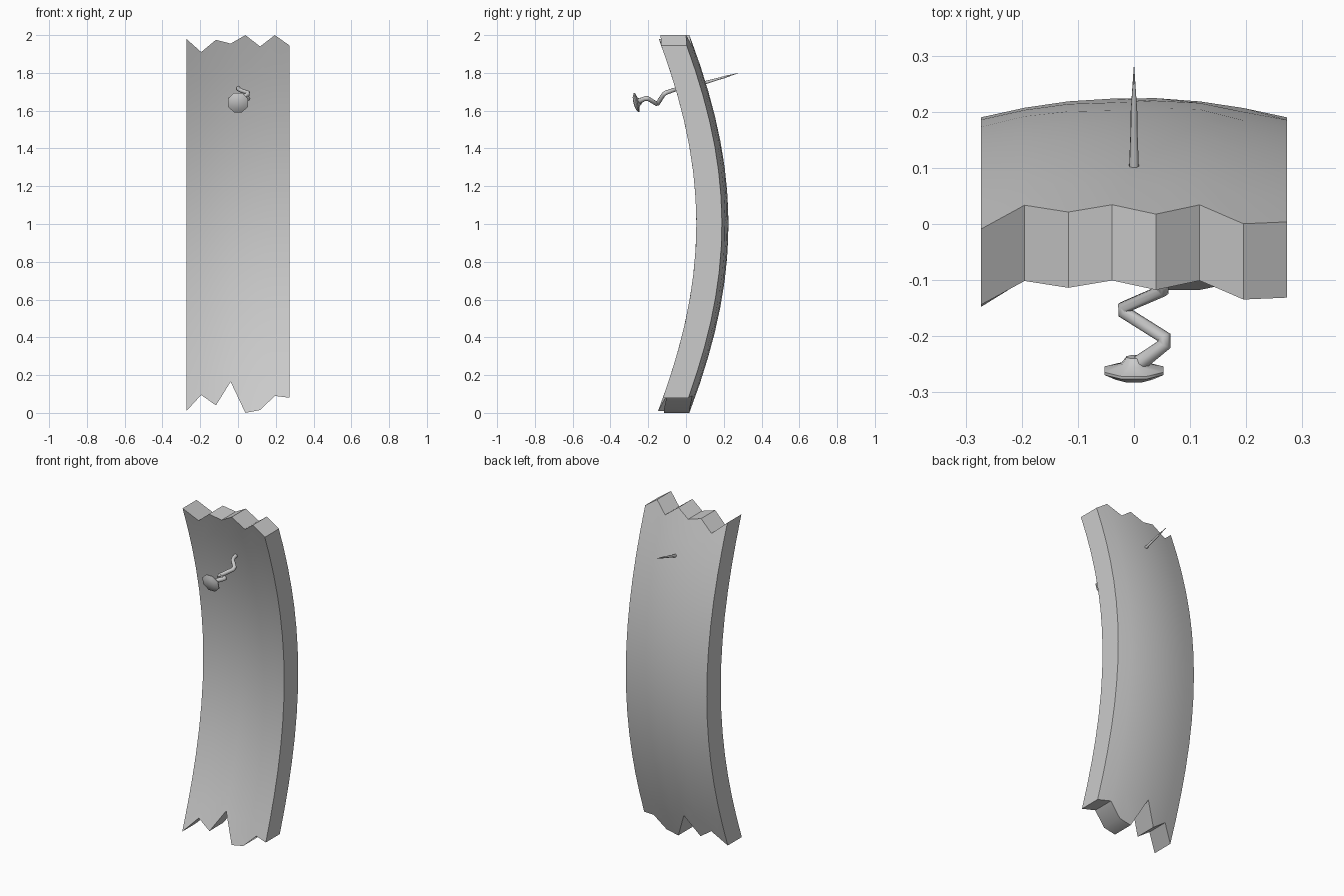
import bpy, bmesh, math
from mathutils import Vector, Matrix

if "Cube" in bpy.data.objects:
    bpy.data.objects.remove(bpy.data.objects["Cube"])


def finish(bm, name, angle=35):
    bmesh.ops.recalc_face_normals(bm, faces=bm.faces)
    me = bpy.data.meshes.new(name)
    bm.to_mesh(me)
    bm.free()
    ob = bpy.data.objects.new(name, me)
    bpy.context.collection.objects.link(ob)
    smooth(ob, angle)
    return ob


def smooth(ob, angle):
    bpy.ops.object.select_all(action='DESELECT')
    ob.select_set(True)
    bpy.context.view_layer.objects.active = ob
    bpy.ops.object.shade_smooth_by_angle(angle=math.radians(angle))


# Bowed plank with splintered ends
HALF, THICK, ROWS = 0.273, 0.135, 14
TOP = [1.98, 1.91, 1.975, 1.955, 2.0, 1.94, 2.0, 1.945]
BOTTOM = [0.01, 0.095, 0.04, 0.165, 0.0, 0.015, 0.09, 0.08]
COLS = len(TOP)


def back_y(x, z):
    bulge = 0.035 * (1 - (x / HALF) ** 2)
    return 0.19 + bulge - 0.458 * (1 - math.cos(0.99 * (z - 1)))


bm = bmesh.new()
grids = []
for offset in (0, -THICK):
    grid = []
    for i in range(COLS):
        x = -HALF + 2 * HALF * i / (COLS - 1)
        column = []
        for j in range(ROWS + 1):
            z = BOTTOM[i] + (TOP[i] - BOTTOM[i]) * j / ROWS
            column.append(bm.verts.new((x, back_y(x, z) + offset, z)))
        grid.append(column)
    for i in range(COLS - 1):
        for j in range(ROWS):
            bm.faces.new((grid[i][j], grid[i + 1][j], grid[i + 1][j + 1], grid[i][j + 1]))
    grids.append(grid)
b, f = grids
for i in range(COLS - 1):
    for j in (0, ROWS):
        bm.faces.new((b[i][j], b[i + 1][j], f[i + 1][j], f[i][j]))
for j in range(ROWS):
    for i in (0, COLS - 1):
        bm.faces.new((b[i][j], b[i][j + 1], f[i][j + 1], f[i][j]))
finish(bm, "plank")

# Bent nail shank, tapering to a point behind the plank
path = [((0, -0.255, 1.647), 0.015), ((0.063, -0.208, 1.668), 0.013),
        ((-0.026, -0.152, 1.634), 0.013), ((0.06, -0.115, 1.692), 0.012),
        ((0.003, -0.058, 1.712), 0.011), ((0, 0.09, 1.745), 0.009),
        ((0, 0.19, 1.774), 0.006), ((0, 0.28, 1.80), 0.0005)]
pts = [path[0]]
for k in range(1, len(path) - 1):
    p, r = Vector(path[k][0]), path[k][1]
    for n in (k - 1, k + 1):
        d = Vector(path[n][0]) - p
        pts.append((p + d.normalized() * min(0.012, d.length / 3), r))
pts.append(path[-1])
curve = bpy.data.curves.new("nail_shank", 'CURVE')
curve.dimensions = '3D'
curve.bevel_depth = 1.0
curve.bevel_resolution = 2
curve.use_fill_caps = True
spline = curve.splines.new('POLY')
spline.points.add(len(pts) - 1)
for point, (p, r) in zip(spline.points, pts):
    point.co = (*p, 1)
    point.radius = r
shank = bpy.data.objects.new("nail_shank", curve)
bpy.context.collection.objects.link(shank)
shank.select_set(True)
bpy.context.view_layer.objects.active = shank
bpy.ops.object.convert(target='MESH')
smooth(bpy.context.view_layer.objects.active, 50)

# Eight-sided nail head, lathed from (radius, depth) and tilted
profile = [(0.035, 0.013), (0.057, 0.002), (0.057, -0.003), (0.025, -0.012), (0.014, -0.026)]
axis = Vector((0, -0.97, -0.24)).normalized()
turn = Matrix.Translation((0, -0.262, 1.643)) @ axis.to_track_quat('Z', 'X').to_matrix().to_4x4()
bm = bmesh.new()
rings = []
for r, d in profile:
    rings.append([bm.verts.new(turn @ Vector((r * math.cos((k + 0.5) * math.pi / 4),
                                              r * math.sin((k + 0.5) * math.pi / 4), d)))
                  for k in range(8)])
for lo, hi in zip(rings, rings[1:]):
    for k in range(8):
        m = (k + 1) % 8
        bm.faces.new((lo[k], lo[m], hi[m], hi[k]))
pole = bm.verts.new(turn @ Vector((0, 0, 0.017)))
for k in range(8):
    bm.faces.new((pole, rings[0][k], rings[0][(k + 1) % 8]))
bm.faces.new(rings[-1])
finish(bm, "nail_head", 50)
